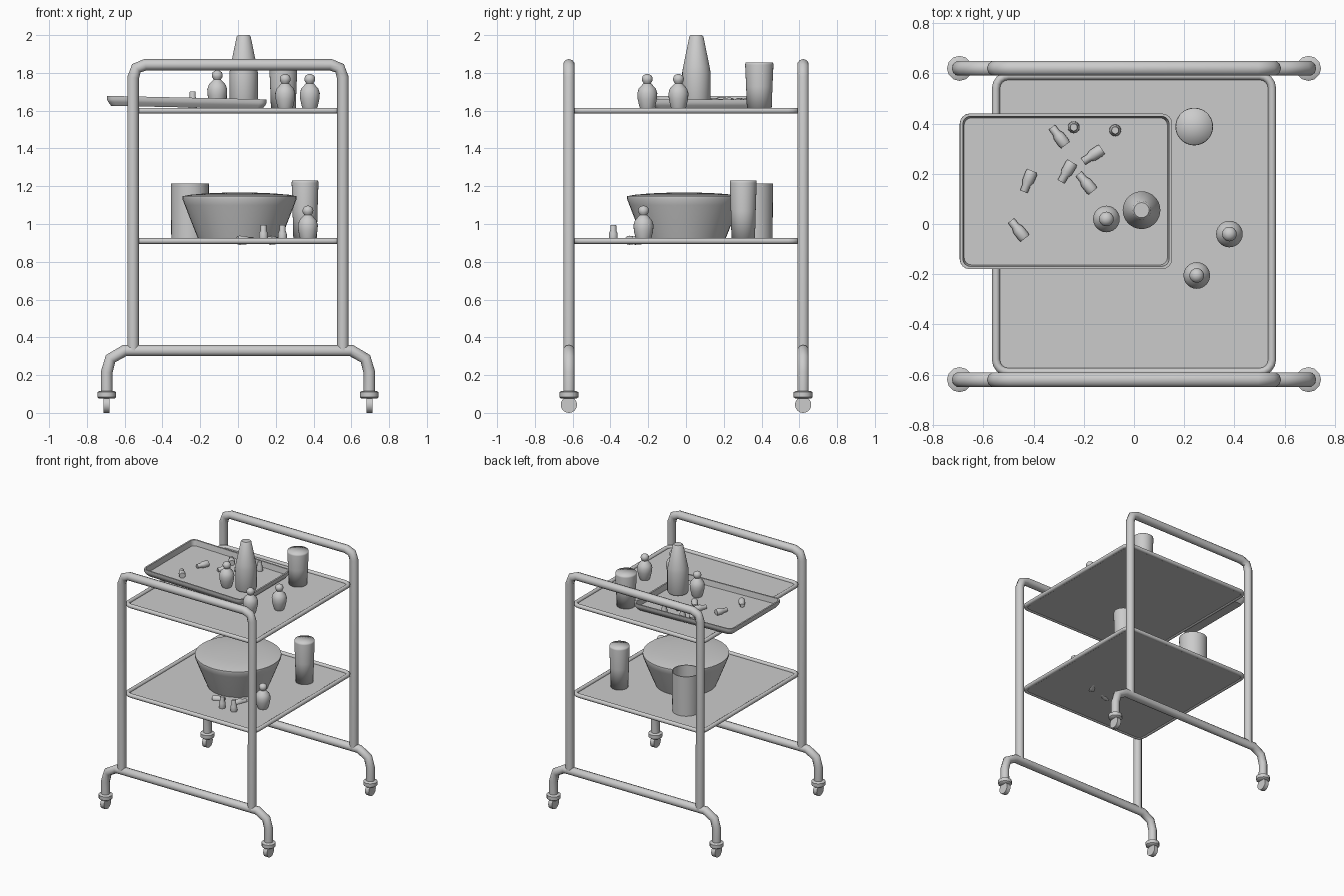
import bpy, bmesh, math
from mathutils import Vector, Matrix

if "Cube" in bpy.data.objects:
    bpy.data.objects.remove(bpy.data.objects["Cube"], do_unlink=True)

grey = bpy.data.materials.new("plain_grey")
grey.use_nodes = True
COLOUR = (0.6, 0.6, 0.6, 1)
grey.diffuse_color = COLOUR
grey.node_tree.nodes["Principled BSDF"].inputs["Base Color"].default_value = COLOUR


def finish(obj, angle=40):
    bpy.ops.object.select_all(action="DESELECT")
    obj.select_set(True)
    bpy.context.view_layer.objects.active = obj
    if angle:
        bpy.ops.object.shade_smooth_by_angle(angle=math.radians(angle))
    else:
        bpy.ops.object.shade_smooth()
    return obj


def loft(name, rings, matrix=None, angle=40):
    """Skin a list of equal point loops and cap both ends."""
    bm = bmesh.new()
    loops = [[bm.verts.new(p) for p in ring] for ring in rings]
    n = len(loops[0])
    for a, b in zip(loops, loops[1:]):
        for i in range(n):
            j = (i + 1) % n
            bm.faces.new((a[i], a[j], b[j], b[i]))
    bm.faces.new(loops[0][::-1])
    bm.faces.new(loops[-1])
    if angle == 0:
        bmesh.ops.poke(bm, faces=[f for f in bm.faces if len(f.verts) > 4])
    bmesh.ops.recalc_face_normals(bm, faces=bm.faces)
    mesh = bpy.data.meshes.new(name)
    bm.to_mesh(mesh)
    bm.free()
    mesh.materials.append(grey)
    obj = bpy.data.objects.new(name, mesh)
    bpy.context.collection.objects.link(obj)
    if matrix:
        obj.matrix_world = matrix
    return finish(obj, angle)


def lathe(name, profile, place, sides=24, angle=40):
    """Turn (radius, height) points round the z axis."""
    turns = [2 * math.pi * i / sides for i in range(sides)]
    rings = [[(r * math.cos(t), r * math.sin(t), z) for t in turns] for r, z in profile]
    matrix = place if isinstance(place, Matrix) else Matrix.Translation(place)
    return loft(name, rings, matrix, angle)


def tube(name, points, radius, cyclic=False):
    curve = bpy.data.curves.new(name, "CURVE")
    curve.dimensions = "3D"
    curve.bevel_depth = radius
    curve.bevel_resolution = 3
    curve.use_fill_caps = True
    spline = curve.splines.new("POLY")
    spline.points.add(len(points) - 1)
    for p, co in zip(spline.points, points):
        p.co = (*co, 1)
    spline.use_cyclic_u = cyclic
    curve.materials.append(grey)
    obj = bpy.data.objects.new(name, curve)
    bpy.context.collection.objects.link(obj)
    finish(obj, 0)
    bpy.ops.object.convert(target="MESH")
    return finish(bpy.context.object, 50)


def rounded_rect(hx, hy, r, z, steps=4):
    pts = []
    for k, (sx, sy) in enumerate(((1, 1), (-1, 1), (-1, -1), (1, -1))):
        for i in range(steps + 1):
            t = math.pi / 2 * (k + i / steps)
            pts.append((sx * (hx - r) + r * math.cos(t), sy * (hy - r) + r * math.sin(t), z))
    return pts


def mirrored(half):
    """Extend a right-hand half path with its mirror image across x."""
    return half + [(-x, y, z) for x, y, z in reversed(half)]


# End frames with arched handles, foot bars and casters
for end, y in (("front", -0.62), ("back", 0.62)):
    arch = [(0.555, 0.33), (0.555, 1.775), (0.538, 1.825), (0.49, 1.843)]
    foot = [(0.695, 0.1), (0.695, 0.215), (0.675, 0.287), (0.6, 0.33)]
    tube(end + "_arch", mirrored([(x, y, z) for x, z in arch]), 0.031)
    tube(end + "_foot_bar", mirrored([(x, y, z) for x, z in foot]), 0.031)
    for side, x in (("left", 0.695), ("right", -0.695)):
        tag = f"{end}_{side}_"
        lathe(tag + "collar", [(0.04, 0.075), (0.05, 0.083), (0.05, 0.11), (0.036, 0.117)],
              (x, y, 0), 12)
        axle = Matrix.Translation((x, y, 0.043)) @ Matrix.Rotation(math.pi / 2, 4, "Y")
        lathe(tag + "wheel", [(0.043, -0.016), (0.043, 0.016)], axle)

# Shelves: thin floor inside a rounded rim
for name, z in (("upper", 1.6), ("lower", 0.91)):
    loft(name + "_shelf_floor", [rounded_rect(0.55, 0.59, 0.05, z - 0.01),
                                 rounded_rect(0.55, 0.59, 0.05, z)])
    tube(name + "_shelf_rim", rounded_rect(0.55, 0.59, 0.05, z), 0.016, True)

# Serving tray, flared and slightly tilted
tilt = Matrix.Translation((-0.272, 0.13, 1.617)) @ Matrix.Rotation(0.022, 4, "Y")
loft("serving_tray", [rounded_rect(0.4, 0.288, 0.03, 0), rounded_rect(0.416, 0.304, 0.035, 0.02),
                      rounded_rect(0.423, 0.31, 0.04, 0.033), rounded_rect(0.423, 0.31, 0.04, 0.052),
                      rounded_rect(0.411, 0.299, 0.03, 0.052), rounded_rect(0.405, 0.293, 0.03, 0.01)],
     tilt, 30)

# Tall bottle
lathe("tall_bottle", [(0.07, 0), (0.075, 0.01), (0.075, 0.17), (0.07, 0.2), (0.037, 0.36),
                      (0.03, 0.367)], (0.03, 0.055, 1.633), 32)

# Small stoppered bottles
FLASK = [(0.033, 0), (0.042, 0.02), (0.051, 0.06), (0.053, 0.09), (0.045, 0.115), (0.027, 0.135),
         (0.019, 0.143), (0.027, 0.155), (0.029, 0.168), (0.024, 0.182), (0.012, 0.19), (0.003, 0.192)]
for i, place in enumerate([(0.25, -0.205, 1.602), (0.38, -0.04, 1.602),
                           (-0.11, 0.02, 1.622), (0.37, -0.225, 0.905)]):
    lathe(f"stoppered_bottle_{i + 1}", FLASK, place, angle=60)

# Tapered canisters
for name, r, h, place in (("upper_canister", 0.075, 0.255, (0.24, 0.388, 1.6)),
                          ("lower_canister", 0.071, 0.325, (0.355, 0.303, 0.905))):
    lathe(name, [(r * 0.87, 0), (r * 0.93, h / 2), (r, h - 0.012), (r * 0.97, h)], place, 32, 0)

# Open cup
lathe("open_cup", [(0.098, 0), (0.101, 0.31), (0.094, 0.31), (0.092, 0.02)],
      (-0.255, 0.36, 0.905), 32)

# Lidded bowl
lathe("lidded_bowl", [(0.21, 0), (0.235, 0.06), (0.29, 0.2), (0.303, 0.235), (0.302, 0.247),
                      (0.26, 0.255), (0.18, 0.262), (0.08, 0.266), (0.01, 0.267)],
      (0.008, -0.01, 0.9), 40, 50)

# Tiny vials: standing ones, then lying ones given by base and heading
VIAL = [(0.021, 0), (0.024, 0.01), (0.023, 0.045), (0.016, 0.062), (0.016, 0.086), (0.014, 0.09)]
for i, place in enumerate([(-0.24, 0.385, 1.612), (-0.075, 0.373, 1.6),
                           (0.135, -0.385, 0.905), (0.235, -0.385, 0.905)]):
    lathe(f"standing_vial_{i + 1}", VIAL, place, 16)
LYING = [(-0.30, 0.35, 1.646, 127), (-0.165, 0.273, 1.643, 213), (-0.268, 0.207, 1.645, 240),
         (-0.192, 0.165, 1.643, 129), (-0.422, 0.17, 1.648, 248), (-0.462, -0.022, 1.648, 128),
         (0.04, -0.29, 0.914, 20), (0.19, -0.24, 0.914, 60)]
for i, (x, y, z, deg) in enumerate(LYING):
    turn = Matrix.Rotation(math.radians(deg), 4, "Z") @ Matrix.Rotation(math.pi / 2, 4, "Y")
    lathe(f"lying_vial_{i + 1}", VIAL,
          Matrix.Translation((x, y, z)) @ turn @ Matrix.Translation((0, 0, -0.045)), 16)
